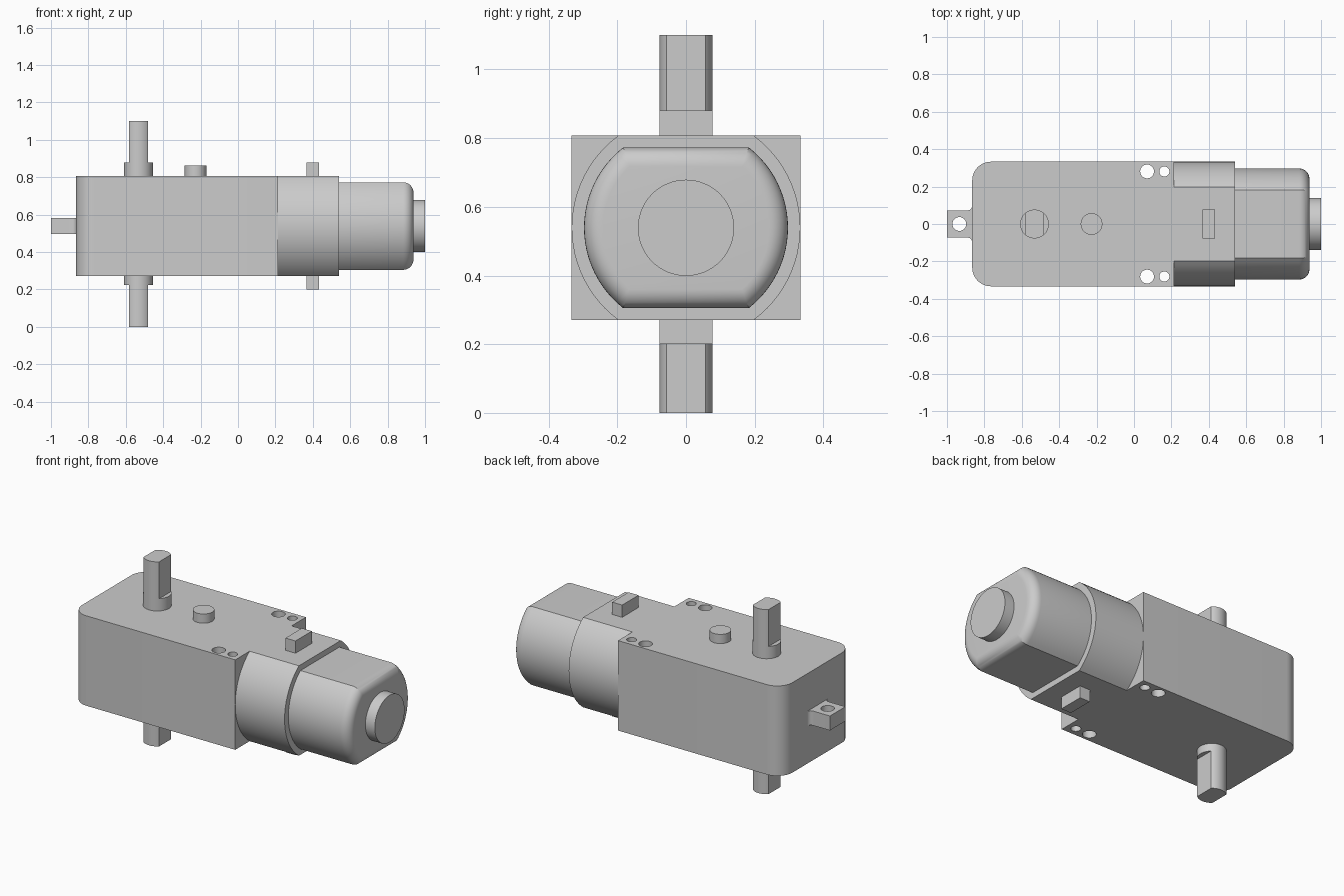
import bpy, bmesh, math
from mathutils import Vector

if "Cube" in bpy.data.objects:
    bpy.data.objects.remove(bpy.data.objects["Cube"])

grey = bpy.data.materials.new("plain_grey")
grey.use_nodes = True
COLOUR = (0.6, 0.6, 0.6, 1)
grey.diffuse_color = COLOUR
grey.node_tree.nodes["Principled BSDF"].inputs["Base Color"].default_value = COLOUR

MID = 0.539          # height of the motor axis


def arc(cx, cy, r, a, b, n):
    """Points along an arc, angles in degrees."""
    return [(cx + r * math.cos(math.radians(a + (b - a) * i / n)),
             cy + r * math.sin(math.radians(a + (b - a) * i / n))) for i in range(n + 1)]


def circle(cx, cy, r, n=48):
    return arc(cx, cy, r, 0, 360, n)[:-1]


def double_d(r, half, n=24):
    """Circle of radius r cut flat at +-half on the second axis."""
    a = math.degrees(math.asin(half / r))
    return arc(0, 0, r, -a, a, n) + arc(0, 0, r, 180 - a, 180 + a, n)


def prism(name, outline, lo, hi, axis="Z", holes=(), round_end=0):
    """Extrude an outline along Z (x, y points) or X (y, z points about the motor axis)."""
    def place(p, t):
        return Vector((p[0], p[1], t)) if axis == "Z" else Vector((t, p[0], p[1] + MID))
    bm = bmesh.new()
    base = bm.faces.new([bm.verts.new(place(p, lo)) for p in outline])
    new = bmesh.ops.extrude_face_region(bm, geom=[base])["geom"]
    bmesh.ops.translate(bm, verts=[g for g in new if isinstance(g, bmesh.types.BMVert)],
                        vec=place((0, 0), hi) - place((0, 0), lo))
    if round_end:
        cap = [g for g in new if isinstance(g, bmesh.types.BMFace)][0]
        bmesh.ops.bevel(bm, geom=list(cap.edges), offset=round_end, segments=8,
                        profile=0.5, affect="EDGES", clamp_overlap=False)
    bmesh.ops.recalc_face_normals(bm, faces=bm.faces)
    mesh = bpy.data.meshes.new(name)
    bm.to_mesh(mesh)
    bm.free()
    mesh.materials.append(grey)
    obj = bpy.data.objects.new(name, mesh)
    bpy.context.collection.objects.link(obj)
    bpy.ops.object.select_all(action="DESELECT")
    bpy.context.view_layer.objects.active = obj
    obj.select_set(True)
    # drill the holes
    for x, y, r in holes:
        cutter = prism("hole_cutter", circle(x, y, r, 32), lo - 0.1, hi + 0.1)
        cutter.hide_render = True
        bpy.context.view_layer.objects.active = obj
        mod = obj.modifiers.new("hole", "BOOLEAN")
        mod.operation, mod.solver, mod.object = "DIFFERENCE", "EXACT", cutter
        bpy.ops.object.modifier_apply(modifier=mod.name)
        bpy.data.objects.remove(cutter)
    bpy.ops.object.select_all(action="DESELECT")
    obj.select_set(True)
    bpy.context.view_layer.objects.active = obj
    bpy.ops.object.shade_smooth_by_angle(angle=math.radians(30))
    return obj


BOTTOM, TOP, WIDE = 0.271, 0.807, 0.333
BACK, JOIN = -0.865, 0.215

# gearbox housing with rounded far corners and screw holes
R = 0.1
housing = ([(JOIN, -WIDE), (JOIN, WIDE)]
           + arc(BACK + R, WIDE - R, R, 90, 180, 12)
           + arc(BACK + R, R - WIDE, R, 180, 270, 12))
prism("gearbox_housing", housing, BOTTOM, TOP,
      holes=[(x, s * 0.281, r) for s in (-1, 1) for x, r in ((0.07, 0.037), (0.162, 0.027))])

# motor sleeve, can and end boss
prism("motor_sleeve", double_d(WIDE, 0.268), JOIN, 0.54, "X")
prism("motor_can", double_d(0.297, 0.234), 0.54, 0.938, "X", round_end=0.055)
prism("motor_end_boss", circle(0, 0, 0.14, 64), 0.93, 1.0, "X")

# output shaft: round collar with flattened ends
SHAFT = -0.532
prism("shaft_collar", circle(SHAFT, 0, 0.077), 0.225, 0.88)
flats = [(SHAFT + y, x) for x, y in double_d(0.077, 0.052)]
prism("shaft_top", flats, 0.88, 1.1)
prism("shaft_bottom", flats, 0, 0.225)

# locating peg and retaining strap tabs
prism("locating_peg", circle(-0.227, 0, 0.058), TOP - 0.05, 0.862)
strap = [(0.367, -0.077), (0.433, -0.077), (0.433, 0.077), (0.367, 0.077)]
prism("strap_tab_top", strap, TOP - 0.05, 0.88)
prism("strap_tab_bottom", strap, 0.2, BOTTOM + 0.05)

# mounting lug with filleted root
F, HALF = 0.025, 0.073
flare = arc(BACK - F, HALF + F, F, 270, 360, 6)
lug = ([(-1, -HALF), (-1, HALF)] + flare + [(BACK + 0.02, HALF + F), (BACK + 0.02, -HALF - F)]
       + [(x, -y) for x, y in reversed(flare)])
prism("mounting_lug", lug, 0.497, 0.583, holes=[(-0.934, 0, 0.037)])
